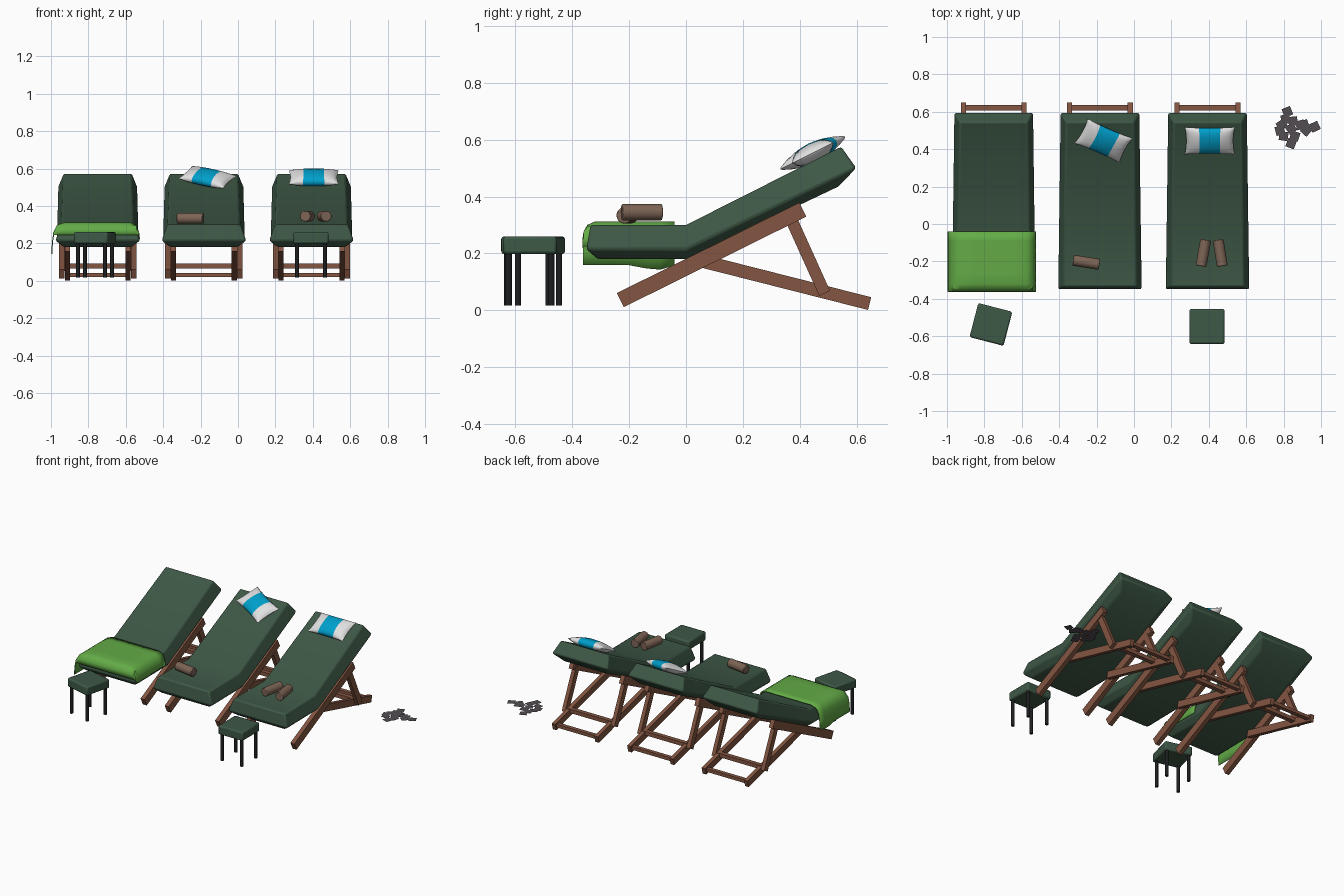
import bpy, bmesh, math, random
from mathutils import Vector, Matrix

if "Cube" in bpy.data.objects:
    bpy.data.objects.remove(bpy.data.objects["Cube"])


def mat(name, r, g, b):
    m = bpy.data.materials.new(name)
    m.diffuse_color = (r, g, b, 1)
    m.use_nodes = True
    m.node_tree.nodes["Principled BSDF"].inputs["Base Color"].default_value = m.diffuse_color
    return m


GREEN = mat("dark_green", .048, .098, .061)
WOOD = mat("wood_brown", .23, .092, .054)
LIME = mat("light_green", .125, .41, .062)
BLUE = mat("bright_blue", .0, .35, .60)
WHITE = mat("white", .75, .75, .75)
TAN = mat("towel_brown", .205, .127, .091)
BLACK = mat("black", .012, .013, .014)
GREY = mat("grey", .085, .075, .085)


def finish(name, bm, *mats, matrix=None, smooth=None, bevel=0):
    """Turn a bmesh into a named object."""
    bmesh.ops.recalc_face_normals(bm, faces=bm.faces)
    me = bpy.data.meshes.new(name)
    bm.to_mesh(me)
    bm.free()
    for m in mats:
        me.materials.append(m)
    ob = bpy.data.objects.new(name, me)
    bpy.context.collection.objects.link(ob)
    if matrix:
        ob.matrix_world = matrix
    if bevel:
        b = ob.modifiers.new("soft_edge", 'BEVEL')
        b.width, b.segments = bevel, 2
    if smooth:
        bpy.ops.object.select_all(action='DESELECT')
        ob.select_set(True)
        bpy.context.view_layer.objects.active = ob
        bpy.ops.object.shade_smooth_by_angle(angle=math.radians(smooth))
    return ob


def add_beam(bm, a, b, w, t):
    """Box from a to b, w wide in x (or y for cross bars), t thick."""
    a, b = Vector(a), Vector(b)
    d = (b - a).normalized()
    side = Vector((0, 1, 0)) if abs(d.x) > .9 else Vector((1, 0, 0))
    up = d.cross(side)
    rot = Matrix((side, d, up)).transposed().to_4x4()
    size = Matrix.Diagonal((w, (b - a).length, t, 1))
    bmesh.ops.create_cube(bm, size=1, matrix=Matrix.Translation((a + b) / 2) @ rot @ size)


def lounger(cx):
    # cushion: rows of (half width, y, z), top to underside
    rows = [
        [(.196, -.335, .30), (.192, 0, .30), (.182, .545, .575)],
        [(.226, -.35, .215), (.221, 0, .215), (.213, .598, .50)],
        [(.180, -.31, .18), (.178, 0, .18), (.165, .535, .435)],
    ]
    bm = bmesh.new()
    rings = []
    for i in range(3):
        sec = [r[i] for r in rows]
        pts = [(-w, y, z) for w, y, z in sec] + [(w, y, z) for w, y, z in reversed(sec)]
        rings.append([bm.verts.new(p) for p in pts])
    for r, s in zip(rings, rings[1:]):
        for k in range(6):
            n = (k + 1) % 6
            bm.faces.new((r[k], r[n], s[n], s[k]))
    for r in (rings[0], rings[2]):
        bm.faces.new((r[0], r[1], r[4], r[5]))
        bm.faces.new((r[1], r[2], r[3], r[4]))
    finish("cushion", bm, GREEN, matrix=Matrix.Translation((cx, 0, 0)), bevel=.009, smooth=30)

    # wooden frame: main rails, rear legs, struts and cross bars
    bm = bmesh.new()
    for s in (-1, 1):
        add_beam(bm, (s * .192, -.231, .036), (s * .192, .41, .354), .03, .055)
        add_beam(bm, (s * .162, .03, .18), (s * .162, .645, .024), .027, .046)
        add_beam(bm, (s * .188, .365, .33), (s * .188, .487, .06), .026, .042)
    add_beam(bm, (-.17, .622, .03), (.17, .622, .03), .028, .022)
    add_beam(bm, (-.185, .478, .078), (.185, .478, .078), .03, .026)
    finish("wooden_frame", bm, WOOD, matrix=Matrix.Translation((cx, 0, 0)))


for x in (-.75, -.182, .393):
    lounger(x)


def stool(x, y, angle):
    place = Matrix.Translation((x, y, 0)) @ Matrix.Rotation(math.radians(angle), 4, 'Z')
    bm = bmesh.new()
    bmesh.ops.create_cube(bm, size=1, matrix=Matrix.Translation((0, 0, .229))
                          @ Matrix.Diagonal((.188, .188, .062, 1)))
    finish("stool_seat", bm, GREEN, matrix=place, bevel=.01, smooth=30)
    bm = bmesh.new()
    for sx in (-1, 1):
        for sy in (-1, 1):
            bmesh.ops.create_cone(bm, cap_ends=True, segments=12, radius1=.011, radius2=.011,
                                  depth=.19, matrix=Matrix.Translation((sx * .075, sy * .075, .112)))
    finish("stool_legs", bm, BLACK, matrix=place, smooth=40)


stool(-.765, -.537, -14.5)
stool(.39, -.548, 0)


def pillow(x, y, z, angle):
    us = [-1, -.93, -.8, -.62, -.43, -.2, 0, .2, .43, .62, .8, .93, 1]
    vs = [-1, -.92, -.75, -.45, 0, .45, .75, .92, 1]
    bm = bmesh.new()
    for side in (-1, 1):
        grid = []
        for u in us:
            col = []
            for v in vs:
                h = .036 * max(0, (1 - u * u) * (1 - v * v)) ** .45
                col.append(bm.verts.new((.134 * u * (1 - .07 * (1 - v * v)),
                                         .082 * v * (1 - .08 * (1 - u * u)), side * h)))
            grid.append(col)
        for i in range(len(us) - 1):
            for j in range(len(vs) - 1):
                f = bm.faces.new((grid[i][j], grid[i + 1][j], grid[i + 1][j + 1], grid[i][j + 1]))
                f.material_index = int(abs(us[i] + us[i + 1]) / 2 < .43)  # middle band
    bmesh.ops.remove_doubles(bm, verts=bm.verts, dist=.0005)
    place = (Matrix.Translation((x, y, z)) @ Matrix.Rotation(math.radians(26.5), 4, 'X')
             @ Matrix.Rotation(math.radians(angle), 4, 'Z'))
    finish("pillow", bm, WHITE, BLUE, matrix=place, smooth=60)


pillow(-.163, .445, .553, -26)
pillow(.405, .445, .553, 0)


def rolled_towel(x, y, z, angle):
    place = (Matrix.Translation((x, y, z)) @ Matrix.Rotation(math.radians(angle), 4, 'Z')
             @ Matrix.Rotation(math.pi / 2, 4, 'Y'))
    bm = bmesh.new()
    bmesh.ops.create_cone(bm, cap_ends=True, segments=20, radius1=.029, radius2=.029, depth=.142)
    finish("rolled_towel", bm, TAN, matrix=place, bevel=.004, smooth=40)


rolled_towel(-.255, -.205, .334, -9)
rolled_towel(.371, -.155, .345, 80)
rolled_towel(.461, -.155, .345, 99)

# blanket draped over the left, front and right edges of the first lounger
across = [(-.995, .150), (-.992, .10), (-.985, .05), (-.967, .014), (-.93, 0), (-.85, -.003),
          (-.75, 0), (-.65, -.003), (-.575, 0), (-.545, .015), (-.531, .05), (-.527, .085)]
along = [(-.362, .065), (-.358, .035), (-.345, .01), (-.32, 0), (-.26, 0), (-.2, 0),
         (-.14, 0), (-.09, 0), (-.04, 0)]
bm = bmesh.new()
grid = []
for i, (x, dx) in enumerate(across):
    col = []
    for y, dy in along:
        drop = max(dx, dy)
        if i == 0:
            drop += .02 * math.exp(-((y + .11) / .04) ** 2)  # hanging corner
        col.append(bm.verts.new((x, y, .309 - drop)))
    grid.append(col)
for i in range(len(across) - 1):
    for j in range(len(along) - 1):
        bm.faces.new((grid[i][j], grid[i + 1][j], grid[i + 1][j + 1], grid[i][j + 1]))
blanket = finish("blanket", bm, LIME, smooth=50)
thick = blanket.modifiers.new("thickness", 'SOLIDIFY')
thick.thickness, thick.offset = .005, 0

# scattered flat chips on the ground
random.seed(4)
bm = bmesh.new()
spots = [(.82, .60), (.81, .56), (.79, .53), (.78, .50), (.85, .55), (.84, .51), (.80, .47),
         (.86, .47), (.84, .43), (.91, .53), (.92, .50), (.967, .52), (.89, .53)]
for k, (x, y) in enumerate(spots):
    m = Matrix.Translation((x, y, .028 + .0008 * k)) @ Matrix.Rotation(random.uniform(0, 1.57), 4, 'Z')
    bmesh.ops.create_grid(bm, x_segments=1, y_segments=1, size=.024, matrix=m)
finish("ground_chips", bm, GREY)
